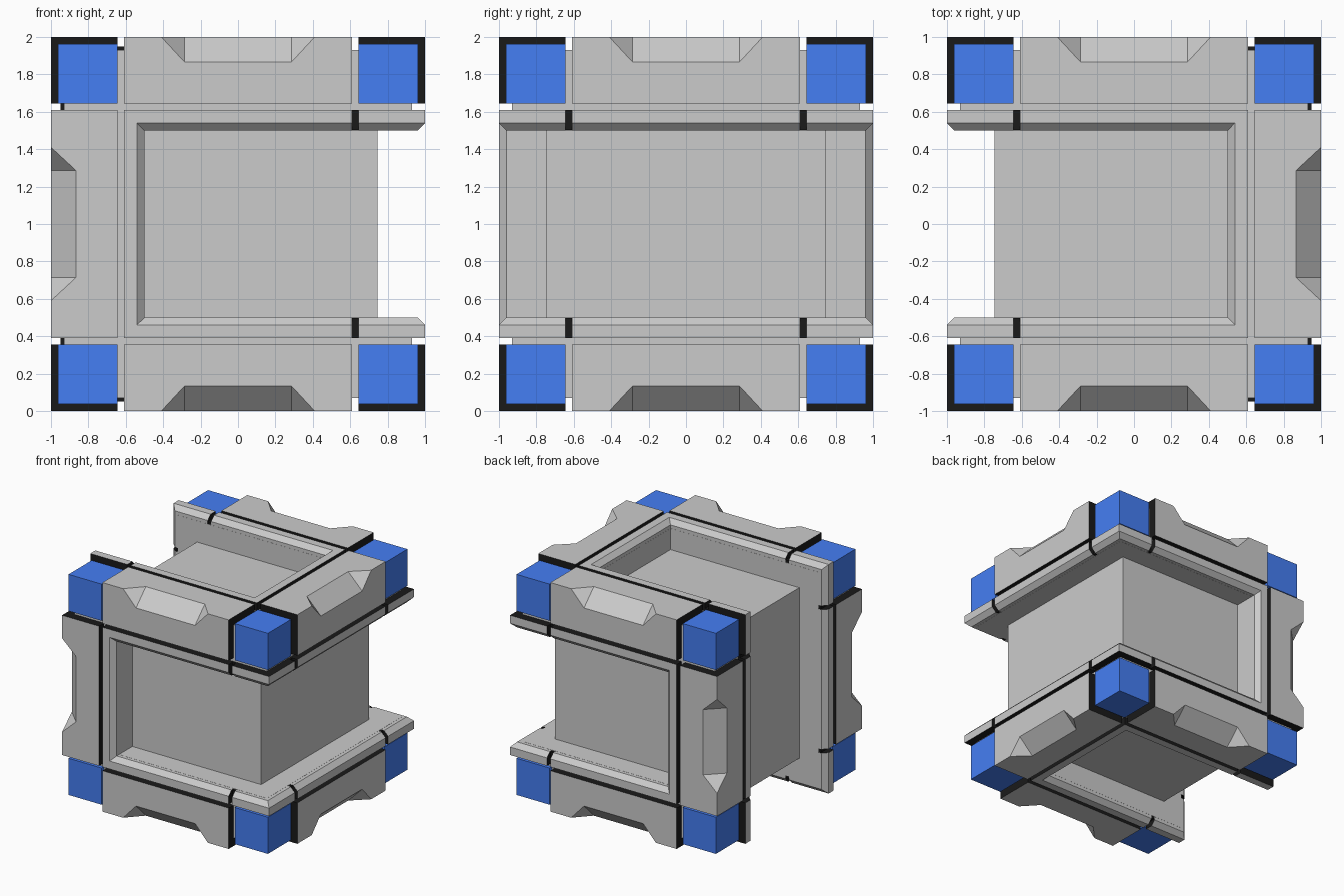
import bpy, bmesh
from itertools import product
from mathutils import Vector

if "Cube" in bpy.data.objects:
    bpy.data.objects.remove(bpy.data.objects["Cube"])

G0, G1 = 0.61, 0.643      # groove walls
SIGNS = (-1, 1)


def material(name, rgb):
    m = bpy.data.materials.new(name)
    m.diffuse_color = (*rgb, 1)
    m.use_nodes = True
    m.node_tree.nodes["Principled BSDF"].inputs["Base Color"].default_value = m.diffuse_color
    return m


blue = material("blue", (0.06, 0.21, 0.9))
black = material("black", (0.01, 0.01, 0.01))


def add_box(bm, lo, hi):
    lo, hi = [min(p) for p in zip(lo, hi)], [max(p) for p in zip(lo, hi)]
    vs = bmesh.ops.create_cube(bm, size=1)["verts"]
    for v in vs:
        v.co = [(a + b) / 2 + c * (b - a) for a, b, c in zip(lo, hi, v.co)]


def finish(name, bm, mat=None):
    bmesh.ops.recalc_face_normals(bm, faces=bm.faces)
    me = bpy.data.meshes.new(name)
    bm.to_mesh(me)
    bm.free()
    ob = bpy.data.objects.new(name, me)
    bpy.context.collection.objects.link(ob)
    if mat:
        me.materials.append(mat)
    return ob


def boxes(name, spans, mat=None):
    bm = bmesh.new()
    for lo, hi in spans:
        add_box(bm, lo, hi)
    return finish(name, bm, mat)


def cut(ob, cutter):
    cutter.hide_render = True
    mod = ob.modifiers.new("cut", "BOOLEAN")
    mod.operation, mod.solver, mod.object = "DIFFERENCE", "EXACT", cutter
    dg = bpy.context.evaluated_depsgraph_get()
    me = bpy.data.meshes.new_from_object(ob.evaluated_get(dg))
    ob.modifiers.clear()
    ob.data = me
    bpy.data.objects.remove(cutter)


def frame(name, half, w):
    # cube opened by two crossing C-shaped windows
    ob = boxes(name, [((-half,) * 3, (half,) * 3)])
    cut(ob, boxes("window_right", [((-w, -2, -w), (2, 2, w))]))
    cut(ob, boxes("window_left", [((-2, -w, -2), (w, w, 2))]))
    return ob


# inner block and the frame floor seen inside the grooves
core = boxes("core", [((-0.745,) * 3, (0.745,) * 3)])
base = frame("frame_base", 0.93, 0.499)

# outer frame with chamfered window lips
panels = frame("frame_panels", 1.0, 0.5)
bm = bmesh.new()
bm.from_mesh(panels.data)
bmesh.ops.dissolve_limit(bm, angle_limit=0.01, verts=bm.verts, edges=bm.edges)
bm.normal_update()


def is_outer(f):
    return abs(f.normal.dot(f.verts[0].co) - 1) < 1e-3


lips = [e for e in bm.edges if sum(is_outer(f) for f in e.link_faces) == 1]
bmesh.ops.bevel(bm, geom=lips, offset=0.04, segments=1, affect="EDGES",
                clamp_overlap=False)
bm.to_mesh(panels.data)
bm.free()

# grooves around every bar
for axis in range(3):
    spans = []
    for s in SIGNS:
        lo, hi = [-2] * 3, [2] * 3
        lo[axis], hi[axis] = s * G0, s * G1
        spans.append((lo, hi))
    cut(panels, boxes("groove", spans))

# empty corner pockets
corners = [Vector(c) for c in product(SIGNS, repeat=3)]
cut(panels, boxes("pocket", [(c * 0.625, c * 1.2) for c in corners]))

# tapered notch in the middle of each of the eight bars
bars = [(0, (0, a, b)) for a in SIGNS for b in SIGNS]
bars += [(1, (1, 0, b)) for b in SIGNS] + [(2, (-1, b, 0)) for b in SIGNS]
bm = bmesh.new()
for axis, mid in bars:
    mid = Vector(mid)
    along = Vector([float(i == axis) for i in range(3)])
    across = along.cross(mid)
    pts = []
    for t, d in ((0.285, 0.135), (0.5026, -0.1)):
        for s, k in product(SIGNS, SIGNS):
            p = mid * (1 - d / 2) + along * t * s + across * 0.2 * k
            pts.append(bm.verts.new(p))
    bmesh.ops.convex_hull(bm, input=pts)
cut(panels, finish("notch", bm))

# groove walls are black
panels.data.materials.clear()
panels.data.materials.append(None)
panels.data.materials.append(black)
for p in panels.data.polygons:
    wall = any(abs(p.normal[i]) > 0.99 and
               min(abs(abs(p.center[i]) - g) for g in (G0, G1)) < 1e-3
               for i in range(3))
    p.material_index = int(wall)

# black seams crossing the lips that wrap around open edges
spans = []
for a, b in product(SIGNS, SIGNS):
    for x0, x1, y0, y1 in ((G0, G1, 0.9, 0.95), (0.9, 0.95, G0, G1)):
        spans.append(((x0, a * y0, b * 0.503), (x1, a * y1, b * G0)))
        spans.append(((-x0, b * 0.503, a * y0), (-x1, b * G0, a * y1)))
boxes("lip_seams", spans, black)

# blue corner cubes
boxes("corner_cubes", [(c * G1, c * 0.963) for c in corners], blue)

for ob in bpy.context.collection.objects:
    ob.location.z = 1
